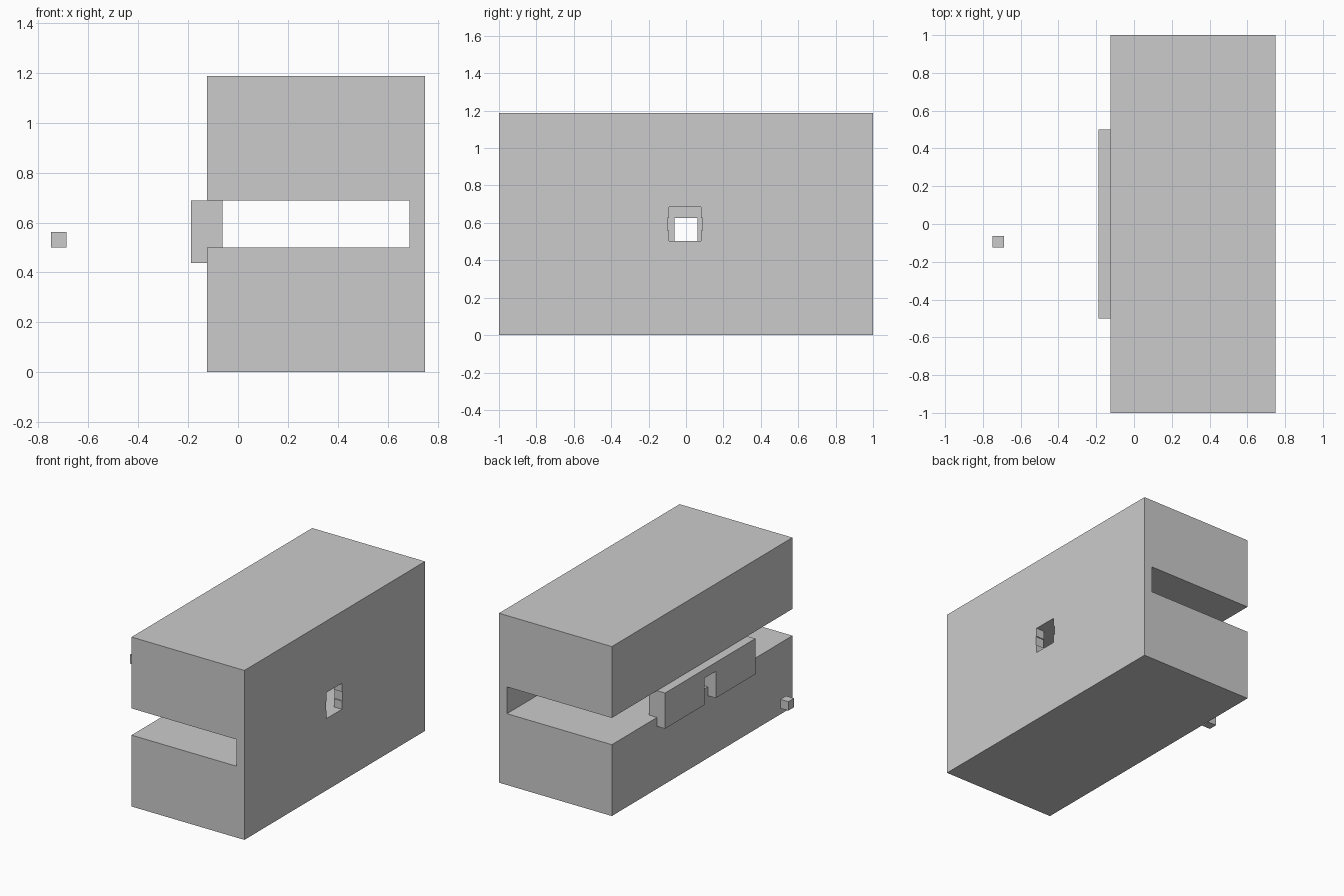
import bpy, bmesh

if "Cube" in bpy.data.objects:
    bpy.data.objects.remove(bpy.data.objects["Cube"])

U = 1 / 16  # grid step of the model


def extrude_profile(name, pts, y0, y1):
    """Extrude an (x, z) outline along y."""
    bm = bmesh.new()
    face = bm.faces.new([bm.verts.new((x, y0, z)) for x, z in pts])
    geom = bmesh.ops.extrude_face_region(bm, geom=[face])["geom"]
    verts = [g for g in geom if isinstance(g, bmesh.types.BMVert)]
    bmesh.ops.translate(bm, verts=verts, vec=(0, y1 - y0, 0))
    bmesh.ops.recalc_face_normals(bm, faces=bm.faces)
    mesh = bpy.data.meshes.new(name)
    bm.to_mesh(mesh)
    bm.free()
    obj = bpy.data.objects.new(name, mesh)
    bpy.context.collection.objects.link(obj)
    return obj


def box(name, x, y, z):
    pts = [(x[0], z[0]), (x[1], z[0]), (x[1], z[1]), (x[0], z[1])]
    return extrude_profile(name, pts, *y)


def cut(target, cutter):
    """Subtract a hidden cutter from the target."""
    cutter.hide_render = True
    cutter.hide_viewport = True
    mod = target.modifiers.new("cut", "BOOLEAN")
    mod.operation = "DIFFERENCE"
    mod.solver = "EXACT"
    mod.object = cutter


# Main body: C-shaped section, slot open at the left and at both ends
body = extrude_profile("body", [
    (-2*U, 0), (12*U, 0), (12*U, 19*U), (-2*U, 19*U),
    (-2*U, 11*U), (11*U, 11*U), (11*U, 8*U), (-2*U, 8*U)], -1, 1)

# Opening through the right wall, slightly wider at mid height
hole = extrude_profile("wall_hole_cutter", [
    (0.65, 0.503), (0.85, 0.503), (0.85, 0.685), (0.65, 0.685)], -0.092, 0.08)
cut(body, hole)
cut(body, box("wall_notch_cutter", (0.64, 0.86), (-0.099, 0.088), (0.56, 0.625)))

# Sill plate: L-shaped section with a hanging lip and a central opening
plate = extrude_profile("sill_plate", [
    (-3*U, 7*U), (-2*U, 7*U), (-2*U, 8*U), (-U, 8*U),
    (-U, 11*U), (-3*U, 11*U)], -0.5, 0.5)
cut(plate, box("plate_hole_cutter", (-0.3, 0), (-U, U), (0.4, 10*U)))

# Small loose cube
box("small_cube", (-12*U, -11*U), (-2*U, -U), (8*U, 9*U))
